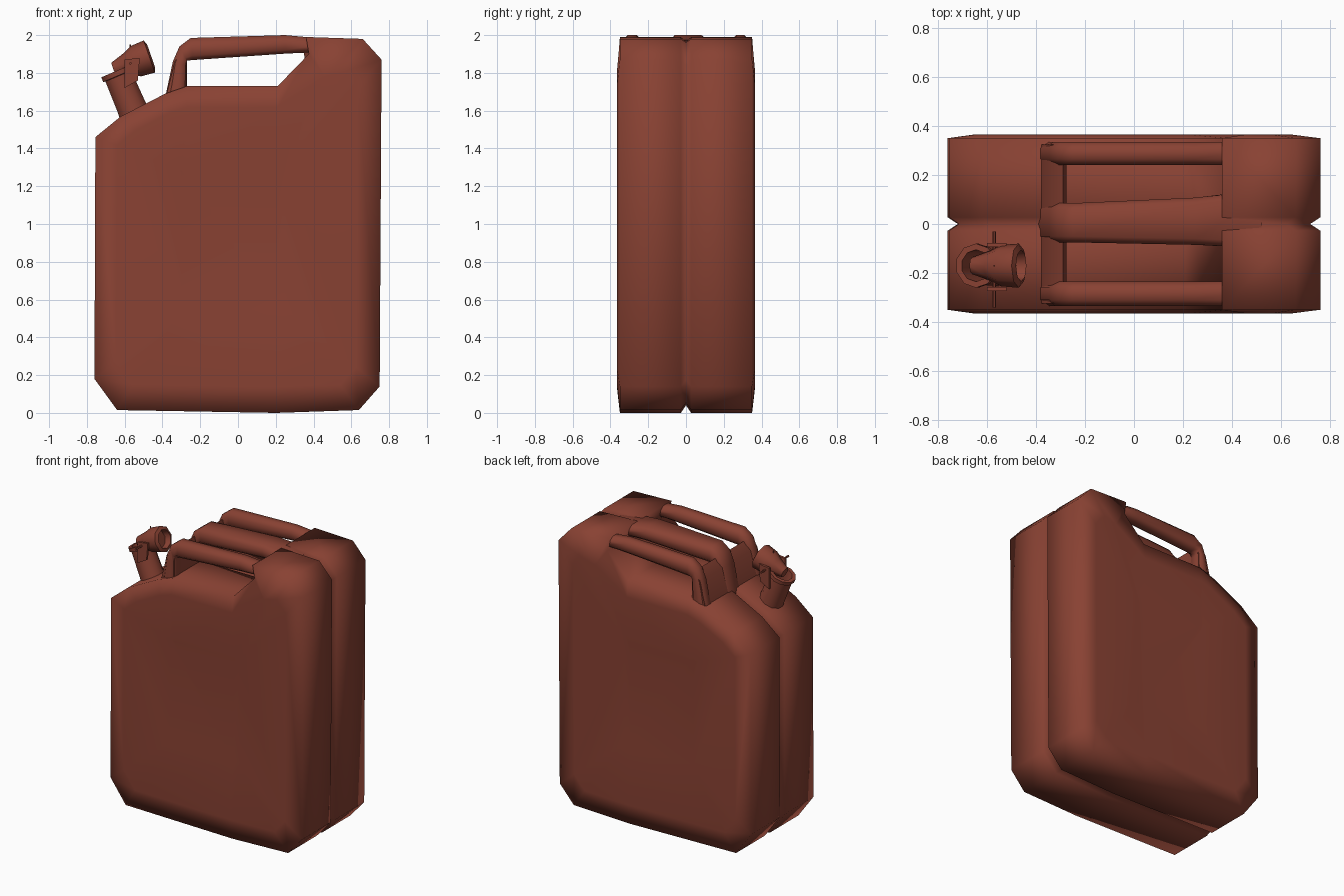
import bpy, bmesh, math
from mathutils import Vector

if "Cube" in bpy.data.objects:
    bpy.data.objects.remove(bpy.data.objects["Cube"])

paint = bpy.data.materials.new("rust_red_paint")
paint.diffuse_color = (0.25, 0.054, 0.033, 1)
paint.use_nodes = True
paint.node_tree.nodes["Principled BSDF"].inputs["Base Color"].default_value = paint.diffuse_color


def finish(bm, name, angle=50):
    bmesh.ops.remove_doubles(bm, verts=bm.verts, dist=0.0005)
    bmesh.ops.recalc_face_normals(bm, faces=bm.faces)
    me = bpy.data.meshes.new(name)
    bm.to_mesh(me)
    bm.free()
    ob = bpy.data.objects.new(name, me)
    bpy.context.collection.objects.link(ob)
    me.materials.append(paint)
    bpy.ops.object.select_all(action='DESELECT')
    ob.select_set(True)
    bpy.context.view_layer.objects.active = ob
    bpy.ops.object.shade_smooth_by_angle(angle=math.radians(angle))
    return ob


def loft(bm, rings, cap_start=False, cap_end=False):
    vs = [[bm.verts.new(p) for p in r] for r in rings]
    for a, b in zip(vs, vs[1:]):
        n = len(a)
        for i in range(n):
            j = (i + 1) % n
            bm.faces.new((a[i], a[j], b[j], b[i]))
    if cap_start:
        bm.faces.new(vs[0])
    if cap_end:
        bm.faces.new(vs[-1])


def slab(name, profile, y0, y1):
    bm = bmesh.new()
    loft(bm, [[(x, y, z) for x, z in profile] for y in (y0, y1)], True, True)
    return finish(bm, name)


def tube(name, a, b, radii, sides=8):
    """Round part along a to b; radii is a list of (position 0..1, radius)."""
    a, b = Vector(a), Vector(b)
    q = (b - a).to_track_quat('Z', 'Y')
    rings = []
    for t, r in radii:
        c = a.lerp(b, t)
        rings.append([c + q @ Vector((r * math.cos(k * math.tau / sides),
                                      r * math.sin(k * math.tau / sides), 0))
                      for k in range(sides)])
    bm = bmesh.new()
    loft(bm, rings, True, True)
    return finish(bm, name)


# Body: two pressed halves with a seam groove and a shallow panel on each face
outline = [(-0.64, 0.015), (0.2, 0.0), (0.64, 0.015), (0.75, 0.14), (0.76, 1.87),
           (0.66, 1.98), (0.36, 1.99), (0.375, 1.90), (0.21, 1.73), (-0.27, 1.73),
           (-0.385, 1.69), (-0.62, 1.57), (-0.755, 1.46), (-0.76, 0.18)]


def panel(p):
    return (min(max(p[0], -0.3), 0.25), min(max(p[1], 0.55), 1.28))


def rim(p, t=0.25):
    if 0.3 < p[0] < 0.5 and p[1] > 1.85:      # shoulder beside the handle opening
        return (0.46, 1.78)
    q = panel(p)
    return (p[0] + (q[0] - p[0]) * t, p[1] + (q[1] - p[1]) * t)


groove = [(x * 0.945, 1 + (z - 1) * (0.98 if z > 1.9 else 0.96)) for x, z in outline]
layers = [(0.0, groove), (0.027, outline), (0.35, outline),
          (0.366, [rim(p) for p in outline]), (0.342, [panel(p) for p in outline])]
bm = bmesh.new()
for side in (-1, 1):
    loft(bm, [[(x, side * y, z) for x, z in ring] for y, ring in layers], cap_end=True)
finish(bm, "can_body", 180)

# Three chamfered carrying handles, swept along pairs of (outer, inner) points
path = [((-0.39, 1.65), (-0.27, 1.65)), ((-0.345, 1.86), (-0.27, 1.84)),
        ((-0.31, 1.94), (-0.27, 1.865)), ((-0.25, 1.985), (-0.24, 1.868)),
        ((0.25, 2.0), (0.25, 1.902)), ((0.52, 1.975), (0.42, 1.91))]


def handle(name, left, right):
    """left and right are the (y0, y1) widths at the two ends."""
    rings = []
    for i, (o, n) in enumerate(path):
        f = max(0, i - 3) / 2
        y0 = left[0] + (right[0] - left[0]) * f
        y1 = left[1] + (right[1] - left[1]) * f
        c = 0.025
        sec = [(y0 + c, 0), (y1 - c, 0), (y1, 0.3), (y1, 0.8),
               (y1 - c, 1), (y0 + c, 1), (y0, 0.8), (y0, 0.3)]
        rings.append([(o[0] + (n[0] - o[0]) * t, y, o[1] + (n[1] - o[1]) * t)
                      for y, t in sec])
    bm = bmesh.new()
    loft(bm, rings, True, True)
    finish(bm, name, 70)


handle("handle_near", (-0.335, -0.235), (-0.335, -0.235))
handle("handle_middle", (-0.075, 0.085), (-0.095, 0.13))
handle("handle_far", (0.24, 0.335), (0.24, 0.335))
web = [(-0.385, 1.66), (-0.275, 1.66), (-0.275, 1.86), (-0.29, 1.92), (-0.335, 1.86)]
slab("handle_web", web, -0.325, 0.325)

# Open filler neck with a rolled lip
Y = -0.17
tube("filler_neck", (-0.53, Y, 1.54), (-0.645, Y, 1.81),
     [(0, 0.09), (0.3, 0.082), (0.9, 0.078), (0.91, 0.09), (1, 0.09),
      (1, 0.065), (0.3, 0.06)], 10)

# Flipped-open cap, with hinge pin, hinge plates and latch wire
tube("filler_cap", (-0.66, Y, 1.82), (-0.46, Y, 1.89),
     [(0, 0.035), (0.35, 0.06), (0.6, 0.085), (0.95, 0.09), (1, 0.065), (0.8, 0.06)], 8)
tube("hinge_pin", (-0.57, -0.34, 1.85), (-0.57, -0.03, 1.85), [(0, 0.007), (1, 0.007)], 6)
tube("latch_wire", (-0.57, Y, 1.8), (-0.57, Y, 1.95), [(0, 0.004), (1, 0.004)], 6)
plate = [(-0.6, 1.72), (-0.53, 1.76), (-0.52, 1.88), (-0.6, 1.87)]
for i, y in enumerate((-0.265, -0.085)):
    slab("hinge_plate_%d" % (i + 1), plate, y - 0.008, y + 0.008)
